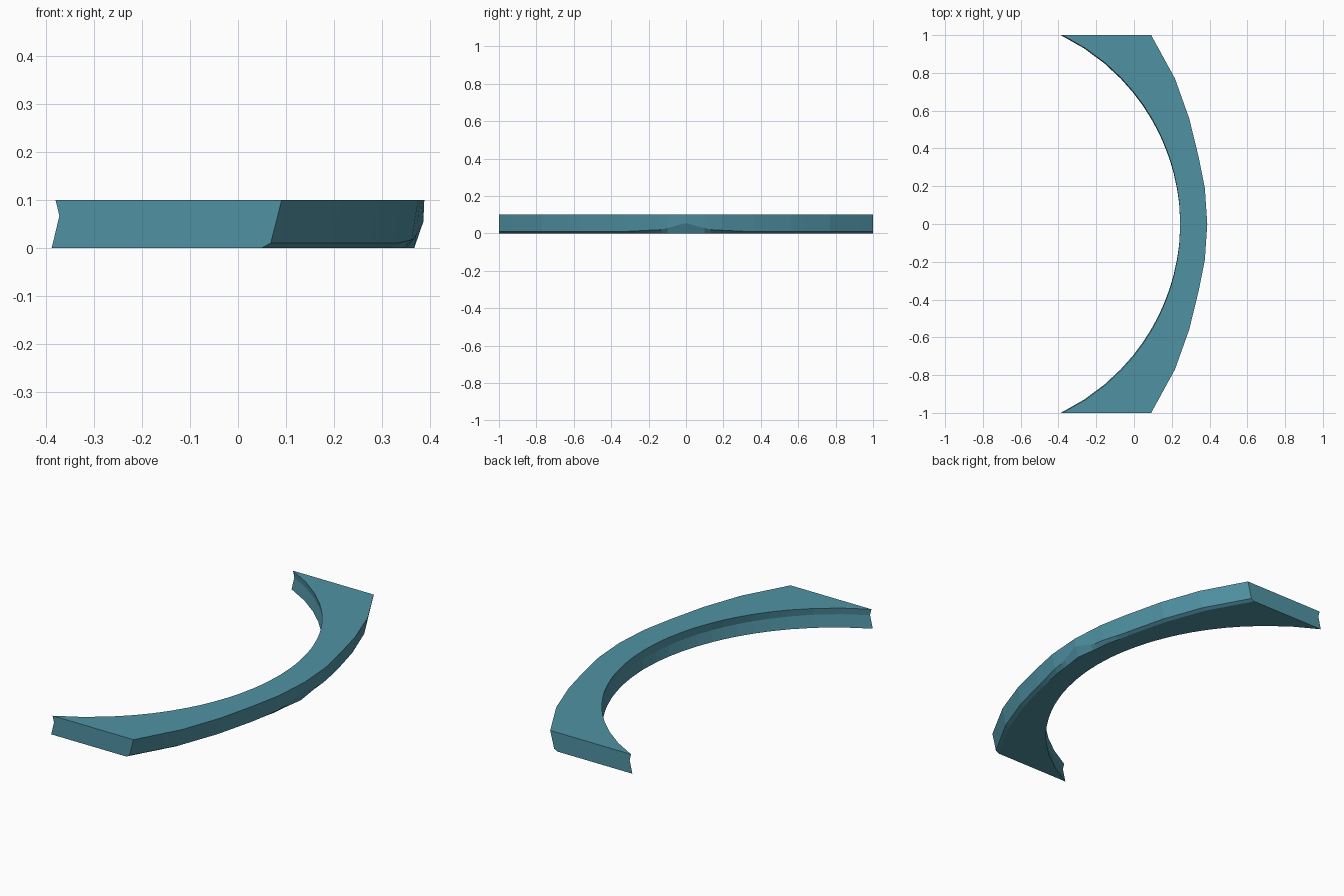
import bpy, bmesh, math

if "Cube" in bpy.data.objects:
    bpy.data.objects.remove(bpy.data.objects["Cube"])

# Teal paint
teal = bpy.data.materials.new("teal")
teal.diffuse_color = (0.08, 0.29, 0.37, 1)
teal.use_nodes = True
teal.node_tree.nodes["Principled BSDF"].inputs["Base Color"].default_value = teal.diffuse_color


def lerp_table(table, v):
    for (a, fa), (b, fb) in zip(table, table[1:]):
        if v <= b:
            return fa + (fb - fa) * (v - a) / (b - a)
    return table[-1][1]


# Distance from the middle (|y|) against outer top edge x
OUTER = [(0, 0.388), (0.19, 0.375), (0.36, 0.341), (0.56, 0.292), (0.77, 0.217), (1, 0.091)]
# Height of the crease above the bottom chamfer, and its inset from the top edge
CREASE_Z = [(0, 0.055), (0.13, 0.02), (0.33, 0.01), (1, 0.01)]
CREASE_IN = [(0, 0.002), (0.13, 0.012), (0.33, 0.016), (1, 0.023)]
# Height of the groove on the inner side
GROOVE_Z = [(0, 0.05), (1, 0.067)]
R = 1.1125


def section(y):
    d = abs(y)
    inner = 0.245 - R + math.sqrt(R * R - d * d)
    outer = lerp_table(OUTER, d)
    crease = outer - lerp_table(CREASE_IN, d)
    return [(inner - 0.008 * d, y, 0), (inner + 0.008, y, lerp_table(GROOVE_Z, d)),
            (inner, y, 0.1), (outer, y, 0.1),
            (crease, y, lerp_table(CREASE_Z, d)), (crease - 0.019, y, 0)]


# Curved bar: sections swept from front to back, with flat end caps
half = [0.1, 0.13, 0.19, 0.27, 0.33, 0.36, 0.44, 0.5, 0.56, 0.63, 0.7, 0.77, 0.85, 0.93, 1]
stations = [-y for y in reversed(half)] + [0] + half
bm = bmesh.new()
rings = [[bm.verts.new(p) for p in section(y)] for y in stations]
for a, b in zip(rings, rings[1:]):
    for i in range(6):
        j = (i + 1) % 6
        bm.faces.new((a[i], a[j], b[j], b[i]))
bm.faces.new(rings[0])
bm.faces.new(rings[-1])
bmesh.ops.recalc_face_normals(bm, faces=bm.faces)
mesh = bpy.data.meshes.new("curved_bar")
bm.to_mesh(mesh)
bm.free()
mesh.materials.append(teal)
bar = bpy.data.objects.new("curved_bar", mesh)
bpy.context.collection.objects.link(bar)
